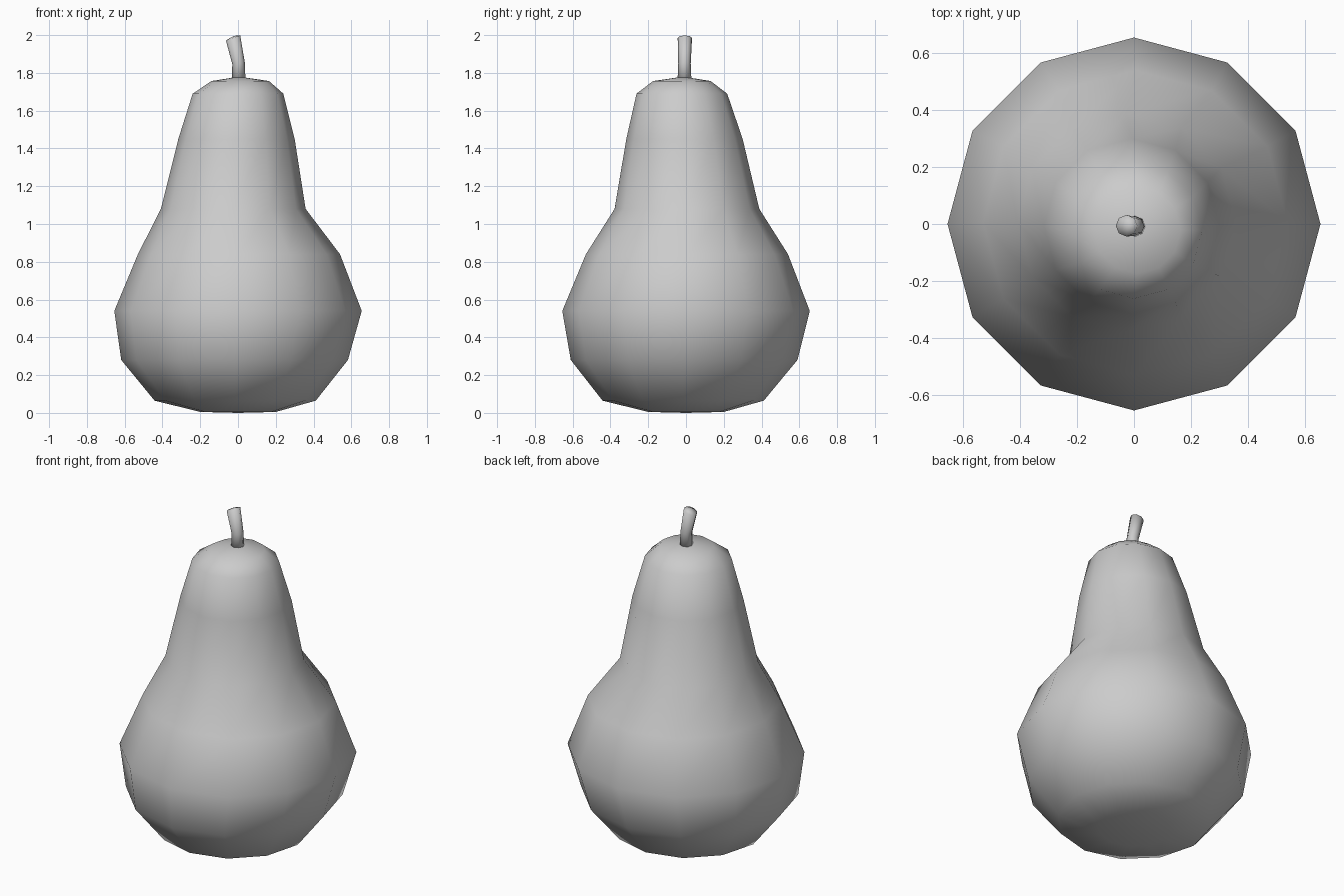
import bpy, math

if "Cube" in bpy.data.objects:
    bpy.data.objects.remove(bpy.data.objects["Cube"])


def loft(name, rings, sides, bottom, top):
    """Stack of rings (z, radius, centre x, centre y, slope in x) closed by two poles."""
    verts, faces = [], []
    for z, r, cx, cy, slope in rings:
        for i in range(sides):
            a = 2 * math.pi * i / sides
            x = r * math.cos(a)
            verts.append((cx + x, cy + r * math.sin(a), z + slope * x))
    for k in range(len(rings) - 1):
        for i in range(sides):
            j = (i + 1) % sides
            a, b = k * sides, (k + 1) * sides
            faces.append((a + i, a + j, b + j, b + i))
    lo, hi = len(verts), len(verts) + 1
    verts += [bottom, top]
    last = (len(rings) - 1) * sides
    for i in range(sides):
        j = (i + 1) % sides
        faces.append((lo, j, i))
        faces.append((hi, last + i, last + j))
    mesh = bpy.data.meshes.new(name)
    mesh.from_pydata(verts, [], faces)
    mesh.shade_smooth()
    obj = bpy.data.objects.new(name, mesh)
    bpy.context.collection.objects.link(obj)
    return obj


# Pear body: slightly lopsided twelve-sided lathe
loft("fruit_body", [
    (0.005, 0.200, 0.000, 0.000, 0),
    (0.065, 0.427, -0.015, -0.015, 0),
    (0.280, 0.600, -0.018, -0.010, 0),
    (0.540, 0.655, 0.000, 0.000, 0),
    (0.840, 0.535, 0.005, 0.005, 0),
    (1.080, 0.383, -0.025, 0.005, 0),
    (1.450, 0.308, -0.008, -0.008, 0),
    (1.690, 0.240, 0.000, -0.022, 0),
    (1.757, 0.152, 0.012, -0.022, 0),
], 12, (0, 0, 0), (0.005, -0.015, 1.78))

# Stem: bent and cut at a slant
loft("stem", [
    (1.755, 0.037, 0.003, -0.008, 0),
    (1.850, 0.033, 0.003, -0.008, 0.15),
    (1.985, 0.038, -0.026, -0.006, 0.35),
], 8, (0.003, -0.008, 1.755), (-0.022, -0.006, 1.996))
